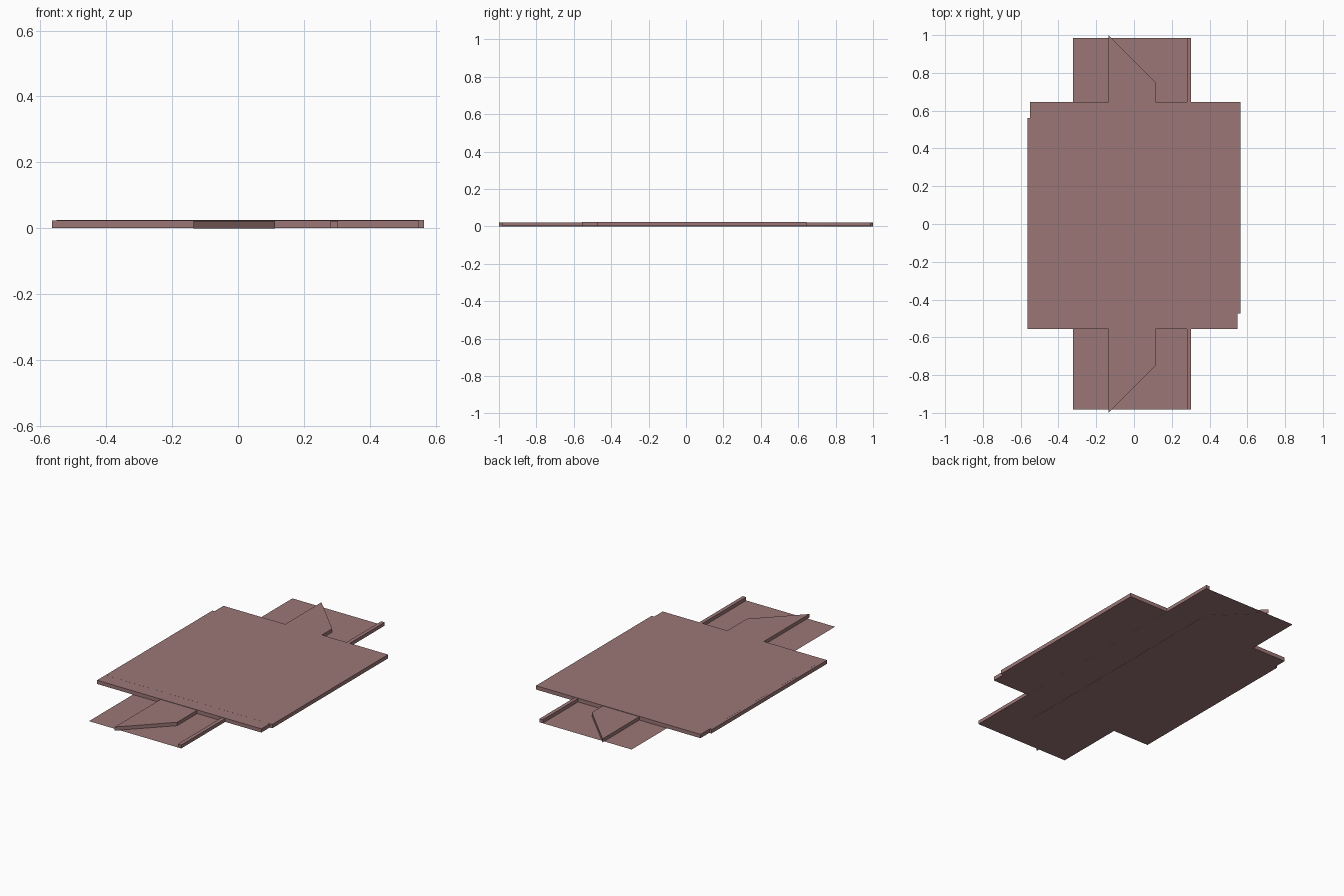
import bpy

if "Cube" in bpy.data.objects:
    bpy.data.objects.remove(bpy.data.objects["Cube"])

mat = bpy.data.materials.new("dusty_rose")
mat.diffuse_color = (0.33, 0.18, 0.18, 1)
mat.use_nodes = True
mat.node_tree.nodes["Principled BSDF"].inputs["Base Color"].default_value = mat.diffuse_color


def slab(name, outline, z0, z1=None):
    """Extrude a counter-clockwise xy outline from z0 to z1 (flat sheet if z1 is None)."""
    n = len(outline)
    verts = [(x, y, z0) for x, y in outline]
    faces = [list(range(n))]
    if z1 is not None:
        verts += [(x, y, z1) for x, y in outline]
        faces = [list(range(n))[::-1], list(range(n, 2 * n))]
        faces += [[i, (i + 1) % n, n + (i + 1) % n, n + i] for i in range(n)]
    mesh = bpy.data.meshes.new(name)
    mesh.from_pydata(verts, [], faces)
    mesh.materials.append(mat)
    obj = bpy.data.objects.new(name, mesh)
    bpy.context.collection.objects.link(obj)
    return obj


def rect(x0, x1, y0, y1):
    return [(x0, y0), (x1, y0), (x1, y1), (x0, y1)]


# Two overlapping wide plates, offset diagonally so two corners are notched
slab("main_plate_rear", rect(-0.55, 0.565, -0.475, 0.645), 0.0012, 0.0245)
slab("main_plate_front", rect(-0.565, 0.548, -0.557, 0.56), 0.0015, 0.0242)

# Long thin sheet with a raised rail on its right edge
slab("long_sheet", rect(-0.322, 0.28, -0.982, 0.986), 0.001)
slab("edge_rail", rect(0.28, 0.303, -0.982, 0.986), 0.001, 0.022)

# Long central strip with slanted ends
slab("central_strip", [(-0.135, -1), (0.113, -0.75), (0.113, 0.75), (-0.135, 1)],
     0.0, 0.022)
